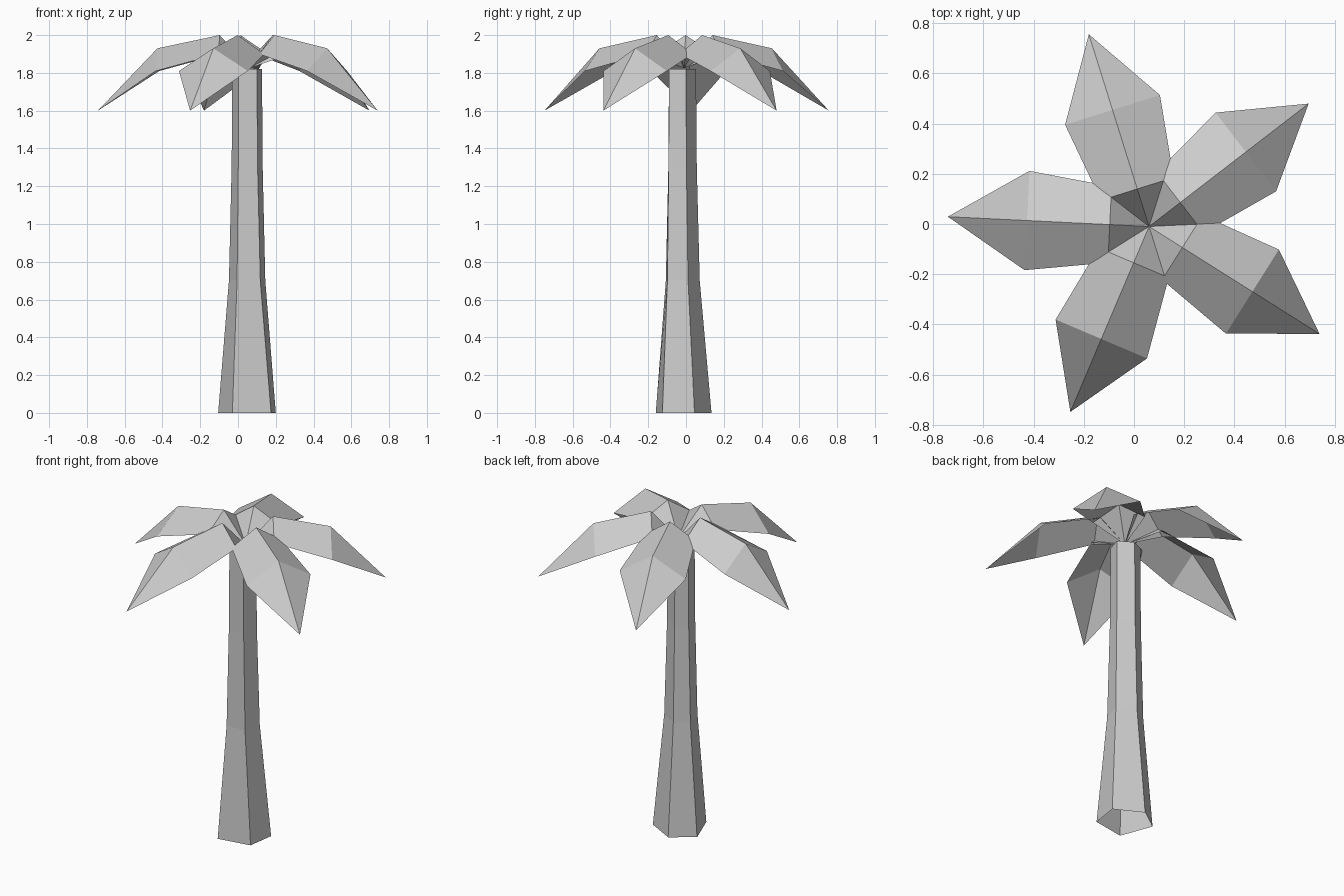
import bpy
from math import cos, sin, radians
from mathutils import Vector

if "Cube" in bpy.data.objects:
    bpy.data.objects.remove(bpy.data.objects["Cube"])

GREY = (0.6, 0.6, 0.6, 1)
mat = bpy.data.materials.new("plain grey")
mat.use_nodes = True
mat.diffuse_color = GREY
mat.node_tree.nodes["Principled BSDF"].inputs["Base Color"].default_value = GREY


def add_mesh(name, verts, faces):
    mesh = bpy.data.meshes.new(name)
    mesh.from_pydata(verts, [], faces)
    mesh.materials.append(mat)
    obj = bpy.data.objects.new(name, mesh)
    bpy.context.collection.objects.link(obj)
    return obj


# Trunk: uneven five-sided tube, open below, tapering towards the crown
base = [(.20, .045), (.03, .135), (-.105, .04), (-.03, -.16), (.175, -.125)]
top = [(.127, 0), (.04, .053), (-.03, .02), (.003, -.09), (.10, -.09)]
rings = [(0, 0), (.7, .76), (1.3, .95), (1.82, 1)]  # height, share of taper
n = len(base)
verts = [Vector(b).lerp(Vector(t), f).to_3d() + Vector((0, 0, z))
         for z, f in rings for b, t in zip(base, top)]
faces = [(r * n + i, r * n + (i + 1) % n, (r + 1) * n + (i + 1) % n, (r + 1) * n + i)
         for r in range(len(rings) - 1) for i in range(n)]
add_mesh("trunk", verts, faces)

# Fronds: single-sheet folded leaves rising from one point and drooping to a tip
CROWN = Vector((.06, -.01, 0))
ROOT, TIP = (0, 1.825), (.803, 1.6)
# distance out, ridge height, half width, edge height
STATIONS = [(.157, 2.0, .152, 1.9), (.487, 1.93, .198, 1.81)]


def frond(name, angle):
    out = Vector((cos(angle), sin(angle), 0))
    side = Vector((-sin(angle), cos(angle), 0))

    def point(dist, z, w=0):
        return CROWN + out * dist + side * w + Vector((0, 0, z))

    verts = [point(*ROOT)]
    for dist, ridge, w, edge in STATIONS:
        verts += [point(dist, edge, -w), point(dist, ridge), point(dist, edge, w)]
    verts.append(point(*TIP))
    faces = [(0, 1, 2), (0, 2, 3), (1, 4, 5, 2), (2, 5, 6, 3), (4, 7, 5), (5, 7, 6)]
    add_mesh(name, verts, faces)


for k in range(5):
    frond(f"frond_{k + 1}", radians(-32.2 + 69.8 * k))
